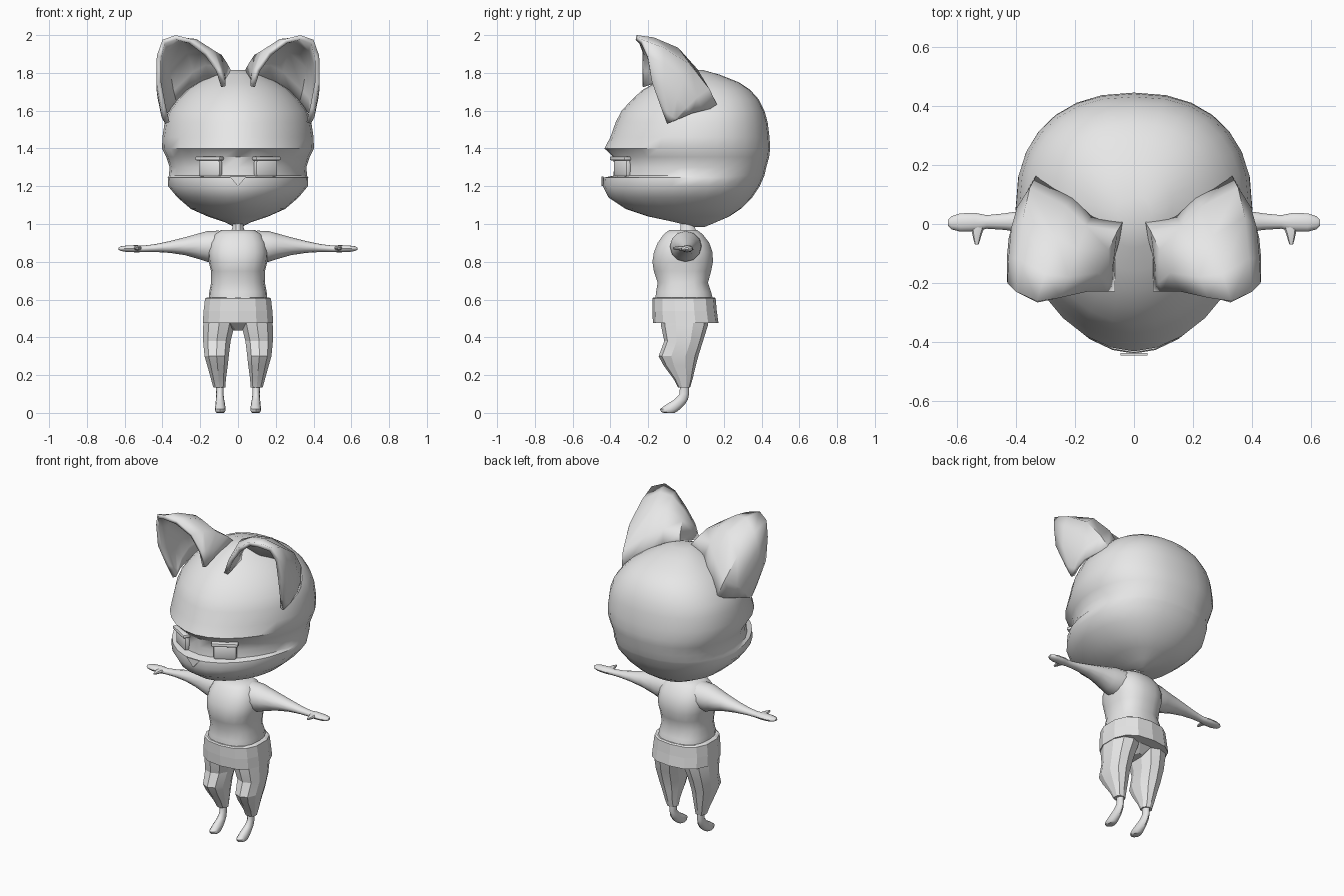
import bpy, bmesh, math
from mathutils import Vector

if "Cube" in bpy.data.objects:
    bpy.data.objects.remove(bpy.data.objects["Cube"])

grey = bpy.data.materials.new("plain_grey")
grey.diffuse_color = (0.8, 0.8, 0.8, 1)
grey.use_nodes = True
grey.node_tree.nodes["Principled BSDF"].inputs["Base Color"].default_value = grey.diffuse_color


def finish(name, bm, smooth=40, mirror=False):
    bmesh.ops.remove_doubles(bm, verts=bm.verts, dist=0.0005)
    bmesh.ops.recalc_face_normals(bm, faces=bm.faces)
    me = bpy.data.meshes.new(name)
    bm.to_mesh(me)
    bm.free()
    ob = bpy.data.objects.new(name, me)
    bpy.context.collection.objects.link(ob)
    me.materials.append(grey)
    if mirror:
        ob.modifiers.new("mirror", 'MIRROR')
    if smooth:
        bpy.ops.object.select_all(action='DESELECT')
        bpy.context.view_layer.objects.active = ob
        ob.select_set(True)
        bpy.ops.object.shade_smooth_by_angle(angle=math.radians(smooth))
    return ob


def loft(name, rings, cap=True, **kw):
    bm = bmesh.new()
    rows = [[bm.verts.new(p) for p in r] for r in rings]
    n = len(rows[0])
    for a, b in zip(rows, rows[1:]):
        for i in range(n):
            j = (i + 1) % n
            bm.faces.new((a[i], a[j], b[j], b[i]))
    if cap:
        bm.faces.new(rows[0])
        bm.faces.new(rows[-1])
    return finish(name, bm, **kw)


def spow(v, e):
    return math.copysign(abs(v) ** e, v)


def ring(z, x0, x1, yf, yb, n=16, yc=None, ef=2.0, eb=2.0, turn=0.0):
    """Level cross-section between x0..x1 and yf..yb, widest at yc."""
    cx, w = (x0 + x1) / 2, (x1 - x0) / 2
    yc = (yf + yb) / 2 if yc is None else yc
    pts = []
    for i in range(n):
        a = 2 * math.pi * (i + turn) / n
        s, c = math.sin(a), math.cos(a)
        e, d = (eb, yb - yc) if s > 0 else (ef, yc - yf)
        pts.append((cx + w * spow(c, 2 / e), yc + d * spow(s, 2 / e), z))
    return pts


# Head: z, half width, front y, back y
head = [(0.985, 0.02, 0.03, 0.10), (1.01, 0.07, -0.06, 0.16), (1.04, 0.16, -0.20, 0.23),
        (1.08, 0.25, -0.32, 0.29), (1.14, 0.32, -0.41, 0.35), (1.20, 0.37, -0.44, 0.39),
        (1.245, 0.372, -0.437, 0.41), (1.256, 0.366, -0.385, 0.415), (1.30, 0.362, -0.38, 0.425),
        (1.355, 0.38, -0.385, 0.44), (1.40, 0.402, -0.432, 0.446), (1.46, 0.40, -0.40, 0.442),
        (1.54, 0.388, -0.372, 0.432), (1.60, 0.365, -0.34, 0.415), (1.66, 0.32, -0.285, 0.385),
        (1.71, 0.27, -0.23, 0.34), (1.75, 0.21, -0.16, 0.28), (1.79, 0.13, -0.08, 0.18),
        (1.815, 0.06, -0.02, 0.09)]
loft("head", [ring(z, -w, w, f, b, 28, f + (b - f) * 0.55, 1.85, 2.3) for z, w, f, b in head])

# Ears: open shells between a front rim and the base line on the head
rim = [(.065, -.23, 1.73), (.095, -.23, 1.82), (.16, -.23, 1.91), (.25, -.25, 1.98), (.33, -.262, 2.0),
       (.40, -.23, 1.975), (.43, -.20, 1.89), (.432, -.18, 1.75), (.405, -.13, 1.61), (.385, -.10, 1.53)]
base = [(.065, -.23, 1.73), (.065, -.10, 1.77), (.03, .02, 1.80), (.14, .03, 1.77), (.20, .10, 1.72),
        (.33, .17, 1.62), (.375, .09, 1.60), (.395, .03, 1.585), (.395, -.04, 1.555), (.385, -.10, 1.53)]
bm = bmesh.new()
core = Vector((.24, -.18, 1.68))
cols = []
for k, (a, b) in enumerate(zip(rim, base)):
    a, b = Vector(a), Vector(b)
    col = []
    for t in (0, 0.25, 0.5, 0.75, 1):
        p = a.lerp(b, t)
        out = (p - core).normalized()
        out.x *= 0.25
        p += out * 0.085 * math.sin(math.pi * t) * math.sin(math.pi * k / 9)
        col.append(bm.verts.new(p))
    cols.append(col)
for a, b in zip(cols, cols[1:]):
    for i in range(4):
        bm.faces.new((a[i], a[i + 1], b[i + 1], b[i]))
bmesh.ops.remove_doubles(bm, verts=bm.verts, dist=0.0005)
bmesh.ops.recalc_face_normals(bm, faces=bm.faces)
mid = max(bm.faces, key=lambda f: f.calc_center_median().y)
side = mid.normal.dot(mid.calc_center_median() - core)
ears = finish("ears", bm, smooth=45, mirror=True)
shell = ears.modifiers.new("shell", 'SOLIDIFY')
shell.thickness = 0.025
shell.offset = -1


# Eyes and eyelids: soft blocks set into the face
def block(name, centre, size, turn, bevel):
    bm = bmesh.new()
    bmesh.ops.create_cube(bm, size=1)
    bmesh.ops.scale(bm, vec=size, verts=bm.verts)
    bmesh.ops.bevel(bm, geom=bm.edges[:], offset=bevel, segments=2, affect='EDGES', profile=0.5)
    c, s = math.cos(turn), math.sin(turn)
    for v in bm.verts:
        x, y, z = v.co
        v.co = (centre[0] + x * c - y * s, centre[1] + x * s + y * c, centre[2] + z)
    finish(name, bm, mirror=True)


block("eyes", (.145, -.335, 1.295), (.135, .04, .09), math.radians(31), .015)
block("eyelids", (.147, -.34, 1.347), (.155, .06, .022), math.radians(31), .008)

# Nose: small triangular plate
bm = bmesh.new()
tri = [(-.045, 1.252), (.045, 1.252), (0, 1.20)]
lo, hi = [[bm.verts.new((x, y, z)) for x, z in tri] for y in (-.447, -.438)]
bm.faces.new(lo)
bm.faces.new(hi)
for i in range(3):
    j = (i + 1) % 3
    bm.faces.new((lo[i], lo[j], hi[j], hi[i]))
finish("nose", bm, smooth=0)

# Neck and torso
loft("neck", [ring(z, -r, r, -r, r + .02, 10) for z, r in ((.94, .045), (.98, .03), (1.03, .03))])
torso = [(.60, .155, -.165, .145), (.64, .152, -.16, .135), (.69, .142, -.152, .118), (.75, .143, -.172, .135),
         (.80, .155, -.18, .145), (.85, .16, -.172, .142), (.90, .15, -.152, .125), (.945, .125, -.12, .09),
         (.968, .09, -.09, .06)]
loft("torso", [ring(z, -w, w, f, b, 18, None, 2.5, 2.5) for z, w, f, b in torso])

# Arms: x, bottom z, top z, front y, back y
arm = [(.10, .80, .965, -.085, .085), (.165, .80, .962, -.085, .08), (.20, .812, .952, -.075, .072),
       (.28, .835, .93, -.052, .06), (.36, .847, .91, -.032, .048), (.44, .852, .893, -.02, .036),
       (.50, .851, .886, -.016, .03), (.54, .85, .888, -.026, .038), (.59, .852, .886, -.026, .036),
       (.62, .857, .882, -.018, .026), (.632, .864, .876, -.006, .014)]
rings = []
for x, z0, z1, f, b in arm:
    rings.append([(x, px, pz) for px, pz, _ in ring(0, f, b, z0, z1, 12)])
loft("arms", rings, mirror=True)
thumb = [(.505, .555, -.005, .012), (.515, .55, -.03, .012), (.522, .545, -.052, .009), (.528, .54, -.07, .005)]
loft("thumbs", [[(px, y, pz) for px, pz, _ in ring(0, a, b, .872 - h, .872 + h, 8)] for a, b, y, h in thumb],
     mirror=True)

# Faceted shorts with a wedge between the legs
shorts = [(.612, .165, -.172, .15), (.605, .178, -.178, .157), (.54, .186, -.178, .163), (.475, .19, -.175, .172)]
loft("shorts", [ring(z, -w, w, f, b, 14, None, 2.5, 2.5, .5) for z, w, f, b in shorts], smooth=0)
loft("crotch", [ring(.485, -.15, .15, -.13, .12, 10), ring(.435, -.03, .03, -.07, .06, 10)], smooth=0)

# Trouser legs: z, inner x, outer x, front y, back y
leg = [(.52, .005, .182, -.135, .125), (.46, .015, .188, -.132, .115), (.38, .036, .188, -.115, .09),
       (.30, .046, .18, -.145, .065), (.25, .052, .165, -.118, .052), (.18, .062, .145, -.066, .035),
       (.135, .066, .132, -.042, .022)]
loft("trouser_legs", [ring(z, a, b, f, k, 10, None, 2.3, 2.3, .5) for z, a, b, f, k in leg],
     smooth=18, mirror=True)

# Feet on tiptoe
foot = [(.15, .075, .117, -.032, .016), (.10, .077, .115, -.034, .016), (.07, .073, .117, -.062, .01),
        (.042, .068, .12, -.108, -.008), (.02, .066, .122, -.138, -.03), (.006, .068, .12, -.132, -.05),
        (0, .074, .114, -.118, -.06)]
loft("feet", [ring(z, a, b, f, k, 12) for z, a, b, f, k in foot], mirror=True)
